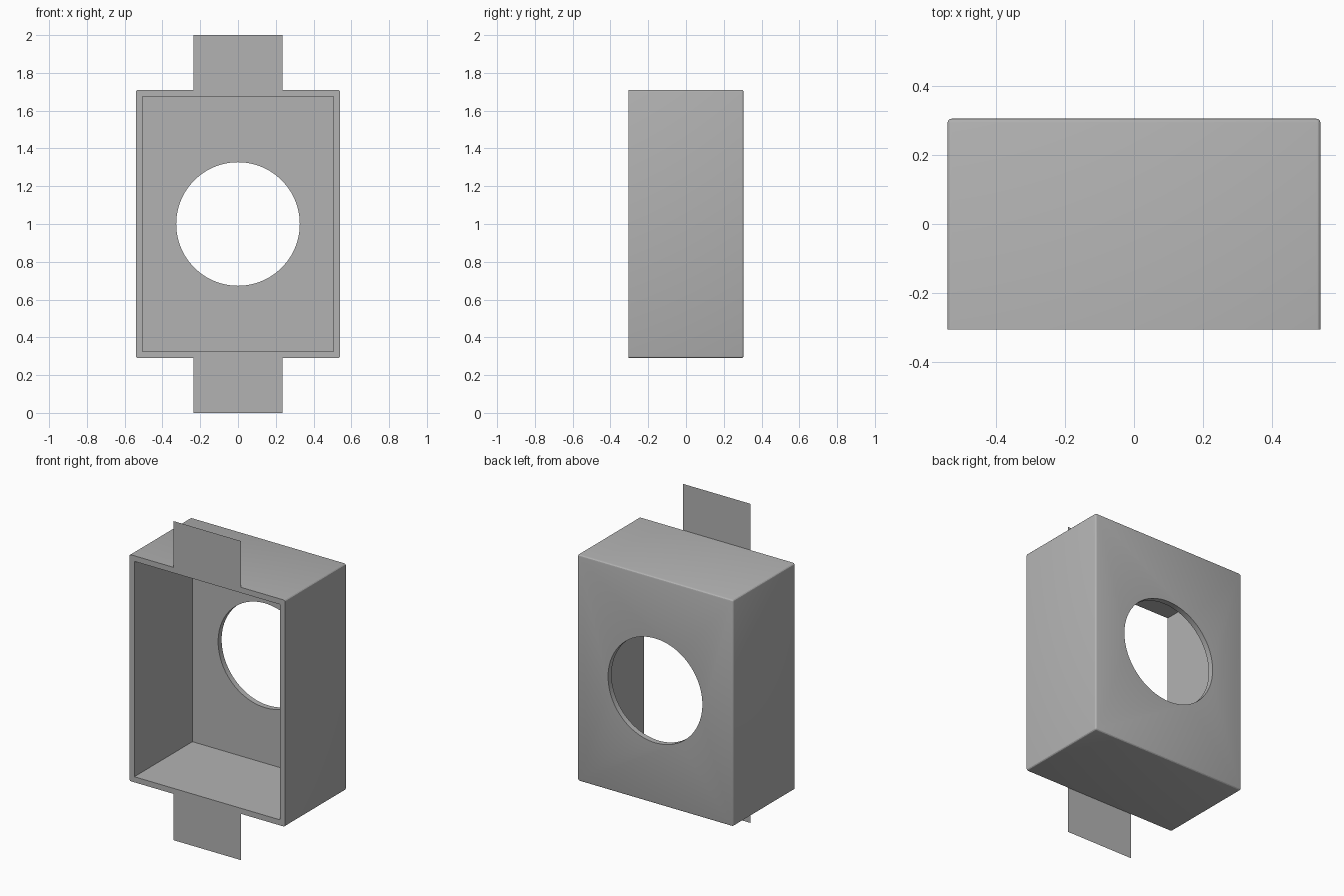
import bpy, bmesh
from math import radians
from mathutils import Matrix

if "Cube" in bpy.data.objects:
    bpy.data.objects.remove(bpy.data.objects["Cube"], do_unlink=True)

HALF_W, HALF_D, HALF_H = 0.54, 0.305, 0.71
WALL, MID_Z = 0.035, 1.0
TAB_HALF_W = 0.235
HOLE_R = 0.327

grey = bpy.data.materials.new("plain grey")
grey.use_nodes = True
grey.diffuse_color = (0.45, 0.45, 0.45, 1)
grey.node_tree.nodes["Principled BSDF"].inputs["Base Color"].default_value = grey.diffuse_color


def add_object(name, bm):
    bmesh.ops.recalc_face_normals(bm, faces=bm.faces)
    mesh = bpy.data.meshes.new(name)
    bm.to_mesh(mesh)
    bm.free()
    mesh.materials.append(grey)
    obj = bpy.data.objects.new(name, mesh)
    bpy.context.collection.objects.link(obj)
    return obj


def box(x, y0, y1, z0, z1):
    bm = bmesh.new()
    size = Matrix.Diagonal((2 * x, y1 - y0, z1 - z0, 1))
    place = Matrix.Translation((0, (y0 + y1) / 2, (z0 + z1) / 2))
    bmesh.ops.create_cube(bm, size=1, matrix=place @ size)
    return bm


# Outer housing: every edge rounded except those around the open front
bm = box(HALF_W, -HALF_D, HALF_D, MID_Z - HALF_H, MID_Z + HALF_H)
edges = [e for e in bm.edges if any(v.co.y > 0 for v in e.verts)]
bmesh.ops.bevel(bm, geom=edges, offset=0.012, segments=3, profile=0.5, affect='EDGES')
housing = add_object("housing", bm)

# Cavity open to the front
inner_h = HALF_H - WALL
cavity = add_object("cavity_cutter", box(
    HALF_W - WALL, -HALF_D - 0.1, HALF_D - WALL, MID_Z - inner_h, MID_Z + inner_h))

# Round opening through the back wall
bm = bmesh.new()
bmesh.ops.create_cone(
    bm, cap_ends=True, segments=96, radius1=HOLE_R, radius2=HOLE_R, depth=0.3,
    matrix=Matrix.Translation((0, HALF_D, MID_Z)) @ Matrix.Rotation(radians(90), 4, 'X'))
opening = add_object("opening_cutter", bm)

bpy.ops.object.select_all(action='DESELECT')
bpy.context.view_layer.objects.active = housing
housing.select_set(True)
for cutter in (cavity, opening):
    mod = housing.modifiers.new(cutter.name, 'BOOLEAN')
    mod.operation, mod.solver, mod.object = 'DIFFERENCE', 'EXACT', cutter
    bpy.ops.object.modifier_apply(modifier=mod.name)
    bpy.data.objects.remove(cutter, do_unlink=True)
bpy.ops.object.shade_smooth_by_angle(angle=radians(25))

# Paper-thin mounting tabs flush with the front rim
for name, side in (("top_tab", 1), ("bottom_tab", -1)):
    bm = bmesh.new()
    root, tip = MID_Z + side * HALF_H, MID_Z + side
    corners = ((-TAB_HALF_W, root), (TAB_HALF_W, root), (TAB_HALF_W, tip), (-TAB_HALF_W, tip))
    bm.faces.new([bm.verts.new((x, -HALF_D, z)) for x, z in corners])
    add_object(name, bm)
